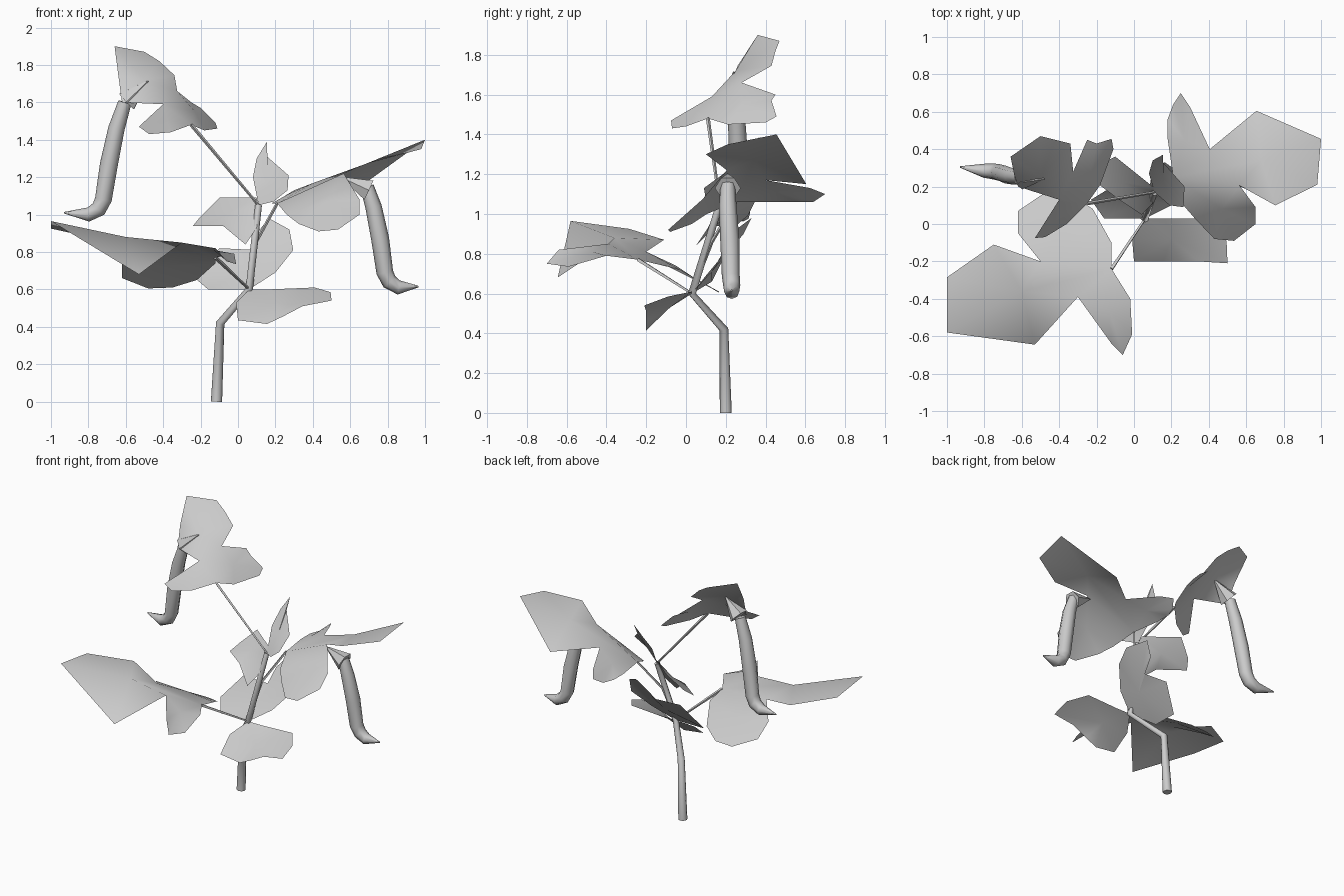
import bpy, bmesh, math
from mathutils import Vector


def finish(name, bm, angle):
    bmesh.ops.remove_doubles(bm, verts=bm.verts[:], dist=0.0005)
    bmesh.ops.recalc_face_normals(bm, faces=bm.faces[:])
    me = bpy.data.meshes.new(name)
    bm.to_mesh(me)
    bm.free()
    ob = bpy.data.objects.new(name, me)
    bpy.context.collection.objects.link(ob)
    bpy.ops.object.select_all(action='DESELECT')
    ob.select_set(True)
    bpy.context.view_layer.objects.active = ob
    bpy.ops.object.shade_smooth_by_angle(angle=math.radians(angle))
    return ob


def tube(name, path, radii, sides=8):
    """Round tube along a path with one radius per point."""
    bm = bmesh.new()
    pts = [Vector(p) for p in path]
    side = Vector((0, 1, 0))
    rings = []
    for i, p in enumerate(pts):
        t = (pts[min(i + 1, len(pts) - 1)] - pts[max(i - 1, 0)]).normalized()
        u = (side - t * side.dot(t)).normalized()
        v = t.cross(u)
        side = u
        rings.append([bm.verts.new(p + radii[i] * (u * math.cos(a) + v * math.sin(a)))
                      for a in (2 * math.pi * k / sides for k in range(sides))])
    for a, b in zip(rings, rings[1:]):
        for k in range(sides):
            j = (k + 1) % sides
            bm.faces.new((a[k], a[j], b[j], b[k]))
    bm.faces.new(rings[0][::-1])
    bm.faces.new(rings[-1])
    return finish(name, bm, 50)


def leaf(name, *lobes):
    """Thin leaf; each lobe is a centre point followed by its outline."""
    bm = bmesh.new()
    for lobe in lobes:
        c, *ring = [bm.verts.new(p) for p in lobe]
        for a, b in zip(ring, ring[1:] + ring[:1]):
            bm.faces.new((c, a, b))
    return finish(name, bm, 60)


# Main stem and leaf stalks
node = (0.06, 0.03, 0.60)
top = (0.11, 0.17, 1.05)
tube("stem", [(-0.115, 0.20, 0), (-0.095, 0.19, 0.42), node, top],
     [0.03, 0.023, 0.02, 0.018])
base_a = (-0.12, -0.24, 0.77)
base_b = (0.21, 0.25, 1.06)
base_c = (-0.25, 0.11, 1.48)
tube("left_stalk", [node, base_a], [0.007, 0.011], 4)
tube("right_stalk", [node, (0.10, 0.13, 0.86), base_b], [0.008, 0.009, 0.008], 4)
tube("upper_stalk", [top, base_c], [0.007, 0.01], 4)

# Large left leaf, three lobes
n1, n2 = (-0.30, -0.39, 0.85), (-0.50, -0.20, 0.81)
leaf("left_leaf",
     [(-0.13, -0.47, 0.81), base_a, (-0.02, -0.40, 0.79), (-0.01, -0.59, 0.735),
      (-0.06, -0.70, 0.75), (-0.12, -0.64, 0.82), n1],
     [(-0.60, -0.36, 0.88), base_a, n1, (-0.53, -0.645, 0.68), (-1, -0.58, 0.965),
      (-1, -0.285, 0.925), (-0.75, -0.11, 0.87), n2],
     [(-0.38, -0.03, 0.72), base_a, n2, (-0.62, -0.05, 0.74), (-0.62, 0.07, 0.66),
      (-0.48, 0.165, 0.605), (-0.35, 0.165, 0.61), (-0.22, 0.08, 0.65),
      (-0.12, -0.10, 0.74)])

# Large right leaf, three lobes
n1, n2 = (0.405, 0.40, 1.17), (0.565, 0.205, 1.22)
leaf("right_leaf",
     [(0.27, 0.45, 1.11), base_b, n1, (0.30, 0.625, 1.13), (0.25, 0.70, 1.10),
      (0.21, 0.64, 1.06), (0.18, 0.56, 1.06), (0.18, 0.455, 1.06)],
     [(0.68, 0.34, 1.27), base_b, n2, (0.755, 0.10, 1.30), (0.98, 0.21, 1.35),
      (1, 0.455, 1.40), (0.655, 0.605, 1.15), n1],
     [(0.47, 0.08, 1.07), base_b, n2, (0.65, 0.09, 1.08), (0.65, 0, 1.0),
      (0.535, -0.09, 0.92), (0.43, -0.08, 0.91), (0.325, 0.03, 0.95),
      (0.26, 0.105, 1.0)])

# Large top leaf, three lobes
n1, n2 = (-0.325, 0.28, 1.66), (-0.40, 0.13, 1.59)
leaf("top_leaf",
     [(-0.50, 0.25, 1.72), n1, (-0.34, 0.43, 1.745), (-0.42, 0.45, 1.82),
      (-0.50, 0.47, 1.87), (-0.66, 0.36, 1.90), (-0.64, 0.26, 1.745),
      (-0.62, 0.20, 1.60), n2],
     [(-0.23, 0.28, 1.55), base_c, (-0.18, 0.21, 1.45), (-0.11, 0.40, 1.46),
      (-0.12, 0.455, 1.49), (-0.20, 0.43, 1.57), (-0.25, 0.45, 1.60), n1, n2],
     [(-0.38, 0.05, 1.51), base_c, n2, (-0.53, -0.075, 1.47),
      (-0.475, -0.07, 1.43), (-0.36, 0.0, 1.44)])

# Small leaves at the two stem nodes
leaf("front_small_leaf",
     [(0.20, -0.08, 0.53), node, (-0.01, -0.08, 0.53), (0.0, -0.20, 0.435),
      (0.155, -0.20, 0.415), (0.24, -0.20, 0.455), (0.345, -0.20, 0.51),
      (0.50, -0.21, 0.54), (0.495, -0.09, 0.585), (0.41, 0.03, 0.61),
      (0.17, 0.03, 0.60)])
leaf("back_small_leaf",
     [(0.07, 0.13, 0.71), node, (0.20, 0.10, 0.69), (0.295, 0.20, 0.81),
      (0.275, 0.25, 0.92), (0.165, 0.33, 0.98), (0.10, 0.29, 0.90),
      (0.11, 0.21, 0.81), (-0.10, 0.21, 0.82), (-0.23, 0.13, 0.66),
      (-0.16, 0.03, 0.60)])
leaf("upper_left_small_leaf",
     [(-0.05, 0.22, 1.01), top, (0.10, 0.20, 1.09), (-0.10, 0.36, 1.09),
      (-0.20, 0.31, 0.99), (-0.24, 0.25, 0.94), (-0.08, 0.13, 0.94),
      (0.04, 0.05, 0.84), (0.10, 0.11, 0.93)])
leaf("upper_right_small_leaf",
     [(0.16, 0.22, 1.17), top, (0.08, 0.27, 1.20), (0.10, 0.34, 1.30),
      (0.155, 0.37, 1.39), (0.155, 0.33, 1.31), (0.27, 0.20, 1.21),
      (0.265, 0.09, 1.13), (0.19, 0.10, 1.07)])

# Hanging pods with cone caps
pod_r = [0.036, 0.044, 0.048, 0.045, 0.043, 0.038, 0.004]
tube("right_pod",
     [(0.69, 0.21, 1.15), (0.725, 0.21, 1.04), (0.76, 0.22, 0.87),
      (0.785, 0.225, 0.69), (0.81, 0.23, 0.64), (0.86, 0.23, 0.61),
      (0.965, 0.23, 0.615)], pod_r)
tube("right_pod_cap", [(0.55, 0.21, 1.20), (0.70, 0.21, 1.13)], [0.003, 0.065], 6)
tube("left_pod",
     [(-0.605, 0.25, 1.60), (-0.65, 0.255, 1.46), (-0.69, 0.265, 1.27),
      (-0.72, 0.275, 1.08), (-0.745, 0.28, 1.03), (-0.80, 0.285, 1.0),
      (-0.93, 0.305, 1.01)], pod_r)
tube("left_pod_cap", [(-0.48, 0.24, 1.715), (-0.595, 0.25, 1.605)], [0.003, 0.065], 6)
